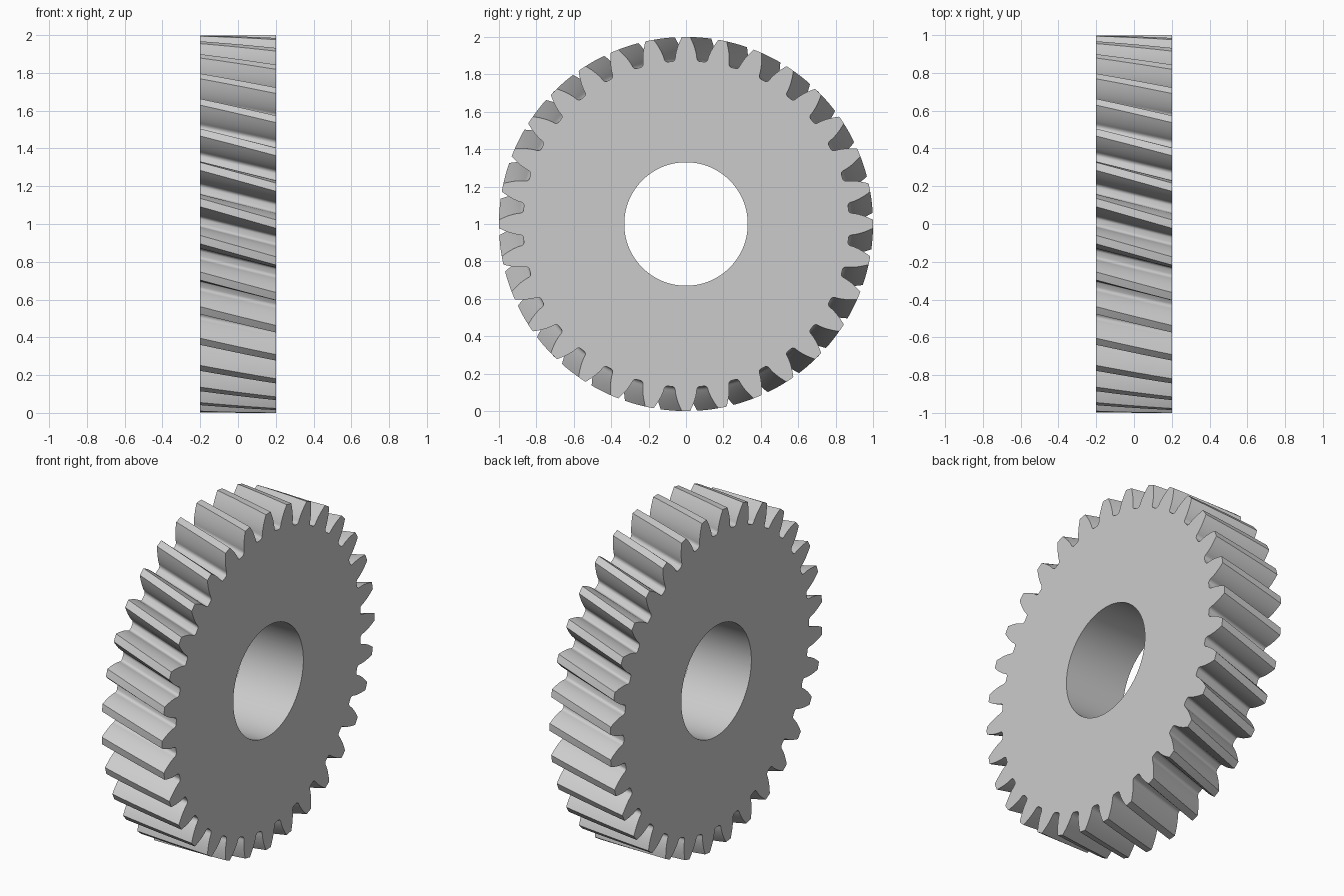
import bpy, bmesh
from math import sin, cos, tan, acos, atan, pi, radians, tau

if "Cube" in bpy.data.objects:
    bpy.data.objects.remove(bpy.data.objects["Cube"], do_unlink=True)

TEETH = 32
WIDTH = 0.4
TIP_R = 1.0
BORE_R = 0.33
HELIX = radians(15)
SLICES = 10

# Standard helical gear proportions from the tip radius
module = TIP_R / (TEETH / 2 / cos(HELIX) + 1)
pitch_r = TIP_R - module
root_r = pitch_r - 1.25 * module
pressure = atan(tan(radians(20)) / cos(HELIX))
base_r = pitch_r * cos(pressure)
twist = WIDTH * tan(HELIX) / pitch_r


def involute(a):
    return tan(a) - a


def half_angle(r):
    """Half the angle covered by a tooth at radius r."""
    a = acos(min(1, base_r / r))
    return pi / TEETH / 2 + involute(pressure) - involute(a)


def tooth_side():
    """(angle, radius) points from the tip edge down to the root."""
    steps = 7
    start = base_r + 0.012
    pts = []
    for i in range(steps + 1):
        r = TIP_R + (start - TIP_R) * i / steps
        pts.append((half_angle(r), r))
    # Rounded fillet into the root
    first, drop = pts[-1][0], start - root_r
    spread = 0.6 * (pi / TEETH - first)
    for i in range(1, 6):
        t = i / 5 * pi / 2
        pts.append((first + spread * (1 - cos(t)), start - drop * sin(t)))
    return pts


side = tooth_side()
tooth = [(-a, r) for a, r in reversed(side)] + [(0, TIP_R)] + side
outline = [(a + tau * k / TEETH, r) for k in range(TEETH) for a, r in tooth]
n = len(outline)

bm = bmesh.new()


def ring(x, points, turn=0):
    return [bm.verts.new((x, r * sin(a + turn), 1 + r * cos(a + turn))) for a, r in points]


def bridge(first, second):
    for i in range(n):
        j = (i + 1) % n
        bm.faces.new((first[i], first[j], second[j], second[i]))


# Twisted teeth and bore wall, swept together from one side to the other
outer, inner = [], []
for s in range(SLICES + 1):
    t = s / SLICES
    x = WIDTH * (0.5 - t)
    outer.append(ring(x, outline, twist * t))
    inner.append(ring(x, [(a, BORE_R) for a, r in outline], twist * t))
for s in range(SLICES):
    bridge(outer[s], outer[s + 1])
    bridge(inner[s + 1], inner[s])

# Flat side faces
bridge(inner[0], outer[0])
bridge(outer[-1], inner[-1])
bmesh.ops.recalc_face_normals(bm, faces=bm.faces)

mesh = bpy.data.meshes.new("helical_gear")
bm.to_mesh(mesh)
bm.free()
gear = bpy.data.objects.new("helical_gear", mesh)
bpy.context.collection.objects.link(gear)

# Plain light grey metal
color = (0.6, 0.6, 0.6, 1)
grey = bpy.data.materials.new("light_grey")
grey.use_nodes = True
grey.diffuse_color = color
for node in grey.node_tree.nodes:
    if node.type == "BSDF_PRINCIPLED":
        node.inputs["Base Color"].default_value = color
mesh.materials.append(grey)

bpy.ops.object.select_all(action="DESELECT")
gear.select_set(True)
bpy.context.view_layer.objects.active = gear
bpy.ops.object.shade_smooth_by_angle(angle=radians(30))
